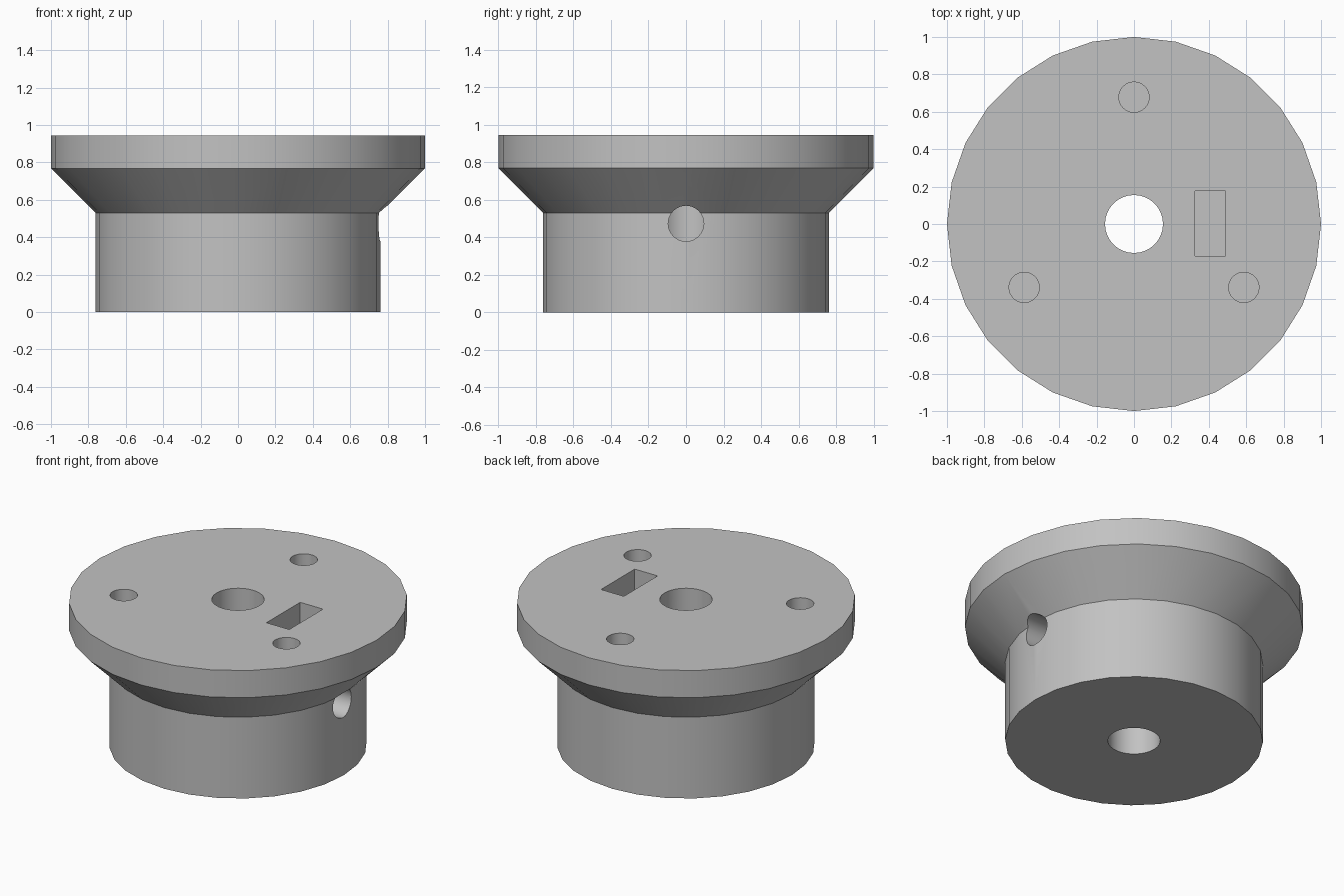
import bpy, bmesh
from math import sin, cos, pi, radians

cube = bpy.data.objects.get("Cube")
if cube:
    bpy.data.objects.remove(cube, do_unlink=True)

HEIGHT = 0.945
SIDES = 28

grey = bpy.data.materials.new("plain grey")
grey.use_nodes = True
colour = (0.54, 0.54, 0.54, 1)
grey.diffuse_color = colour
grey.node_tree.nodes["Principled BSDF"].inputs["Base Color"].default_value = colour


def lathe(name, profile, sides):
    """Closed solid of revolution from (radius, z) points, bottom to top."""
    bm = bmesh.new()
    rings = [[bm.verts.new((r * cos(2 * pi * i / sides), r * sin(2 * pi * i / sides), z))
              for i in range(sides)] for r, z in profile]
    for low, high in zip(rings, rings[1:]):
        for i in range(sides):
            j = (i + 1) % sides
            bm.faces.new((low[i], low[j], high[j], high[i]))
    bm.faces.new(rings[0][::-1])
    bm.faces.new(rings[-1])
    mesh = bpy.data.meshes.new(name)
    bm.to_mesh(mesh)
    bm.free()
    obj = bpy.data.objects.new(name, mesh)
    bpy.context.collection.objects.link(obj)
    mesh.materials.append(grey)
    return obj


def drill(name, radius, length, location, rotation=(0, 0, 0)):
    """Round cutter running from its location along its own z."""
    obj = lathe(name, [(radius, 0), (radius, length)], 32)
    obj.location = location
    obj.rotation_euler = rotation
    return obj


# Hub with a flared flange on top
hub = lathe("flanged_hub", [(0.762, 0), (0.762, 0.53), (1, 0.768), (1, HEIGHT)], SIDES)

# Shaft bore and the radial set screw hole on the +x side
cutters = [drill("shaft_bore_cutter", 0.155, 1.2, (0, 0, -0.1)),
           drill("set_screw_cutter", 0.095, 1, (0.02, 0, 0.473), (0, radians(90), 0))]

# Three blind mounting holes
for k in range(3):
    a = radians(90 + 120 * k)
    cutters.append(drill("mounting_hole_cutter", 0.081, 0.6,
                         (0.678 * cos(a), 0.678 * sin(a), 0.56)))

# Nut slot
bpy.ops.mesh.primitive_cube_add(size=1, location=(0.408, 0.002, 0.69))
slot = bpy.context.object
slot.name = "nut_slot_cutter"
slot.scale = (0.165, 0.348, 0.8)
slot.data.materials.append(grey)
cutters.append(slot)

bpy.ops.object.select_all(action='DESELECT')
bpy.context.view_layer.objects.active = hub
hub.select_set(True)
for cutter in cutters:
    cutter.hide_render = True
    mod = hub.modifiers.new(cutter.name, 'BOOLEAN')
    mod.operation = 'DIFFERENCE'
    mod.solver = 'EXACT'
    mod.object = cutter
    bpy.ops.object.modifier_apply(modifier=mod.name)
for cutter in cutters:
    bpy.data.objects.remove(cutter, do_unlink=True)

bpy.ops.object.shade_smooth_by_angle(angle=radians(30))
